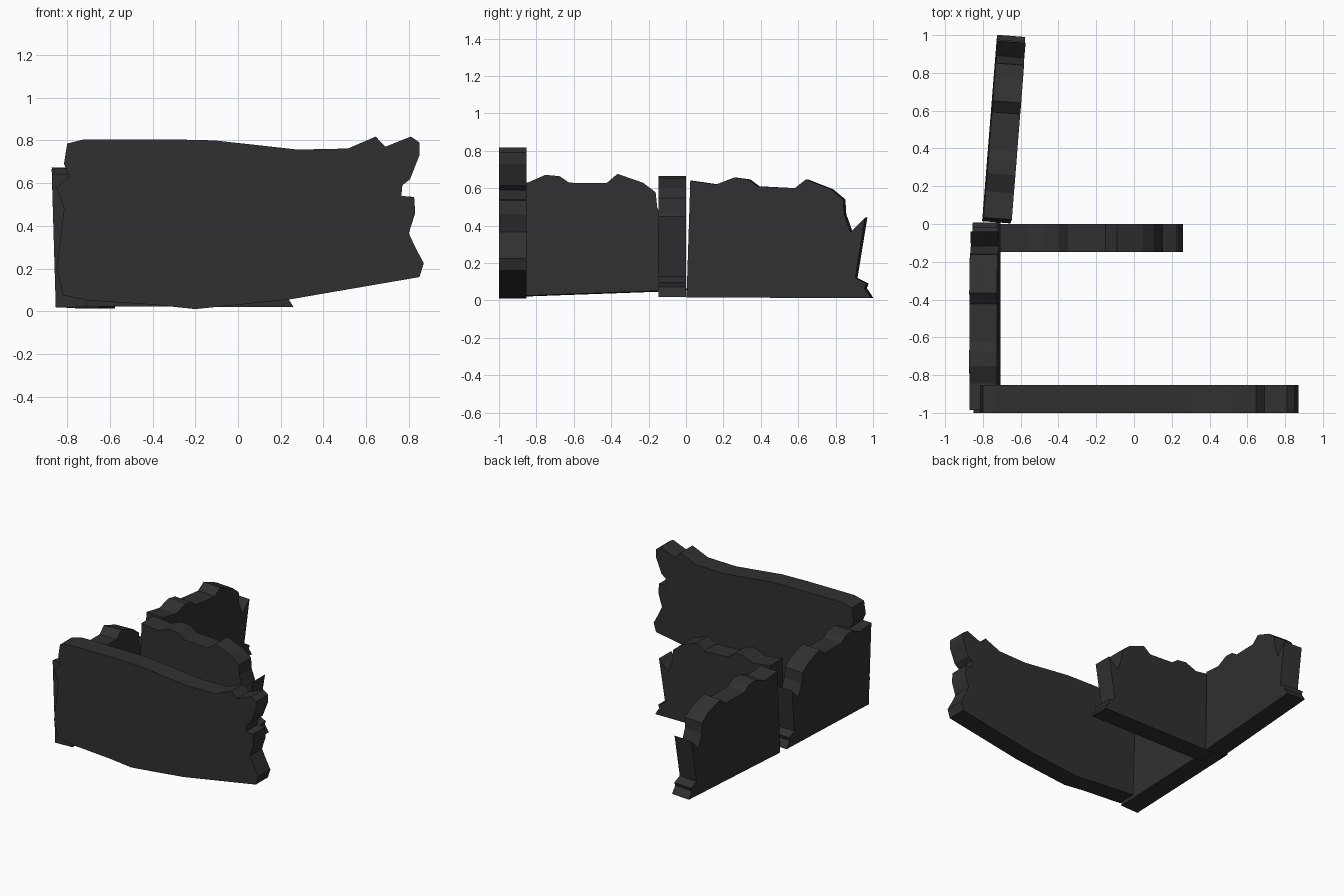
import bpy, bmesh
from mathutils import Matrix, Vector

if "Cube" in bpy.data.objects:
    bpy.data.objects.remove(bpy.data.objects["Cube"])

# one dark stone colour
stone = bpy.data.materials.new("charcoal_stone")
stone.diffuse_color = (0.03, 0.03, 0.03, 1)
stone.use_nodes = True
stone.node_tree.nodes["Principled BSDF"].inputs["Base Color"].default_value = stone.diffuse_color

# outlines as (length, height)
LONG = [(-.82, .075), (-.70, .05), (-.39, .03), (-.2, .01), (0, .03), (.24, .055),
        (.85, .16), (.87, .225), (.83, .30), (.80, .365), (.83, .46), (.825, .535),
        (.765, .54), (.77, .59), (.805, .617), (.85, .73), (.85, .79), (.81, .818),
        (.69, .77), (.645, .818), (.515, .762), (.28, .757), (-.11, .80),
        (-.32, .805), (-.72, .805), (-.80, .785), (-.815, .69), (-.79, .63),
        (-.85, .58), (-.815, .48), (-.85, .20)]
SHORT = [(.01, .016), (1, .012), (.985, .037), (.965, .065), (.975, .09), (.915, .12),
         (.968, .444), (.89, .364), (.855, .46), (.85, .54), (.785, .594),
         (.65, .647), (.59, .60), (.39, .61), (.34, .647), (.265, .657),
         (.17, .62), (.03, .64)]


def slab(name, outline, origin, along, across, up=(0, 0, 1), thick=.147):
    """Broken wall: extrude an outline, then lay it along the given axes."""
    a, c, u = Vector(along).normalized(), Vector(across).normalized(), Vector(up).normalized()
    o = Vector(origin)
    bm = bmesh.new()
    face = bm.faces.new([bm.verts.new(o + a * s + u * h) for s, h in outline])
    ext = bmesh.ops.extrude_face_region(bm, geom=[face])
    bmesh.ops.translate(bm, vec=c * thick,
                        verts=[g for g in ext["geom"] if isinstance(g, bmesh.types.BMVert)])
    bmesh.ops.recalc_face_normals(bm, faces=bm.faces)
    me = bpy.data.meshes.new(name)
    bm.to_mesh(me)
    bm.free()
    me.materials.append(stone)
    ob = bpy.data.objects.new(name, me)
    bpy.context.collection.objects.link(ob)


# long front wall
slab("front_wall", LONG, (0, -1, 0), (1, 0, 0), (0, 1, 0))
# the same short broken wall, used three times
slab("middle_wall", SHORT, (-.74, 0, .007), (1, 0, 0), (0, -1, 0))
slab("side_wall", SHORT, (-.853, -.99, 0), (0, 1, .04), (1, 0, .03), (-.03, -.04, 1))
slab("back_wall", SHORT, (-.805, .005, 0), (.08, 1, 0), (1, -.08, 0), (.01, 0, 1), .15)
